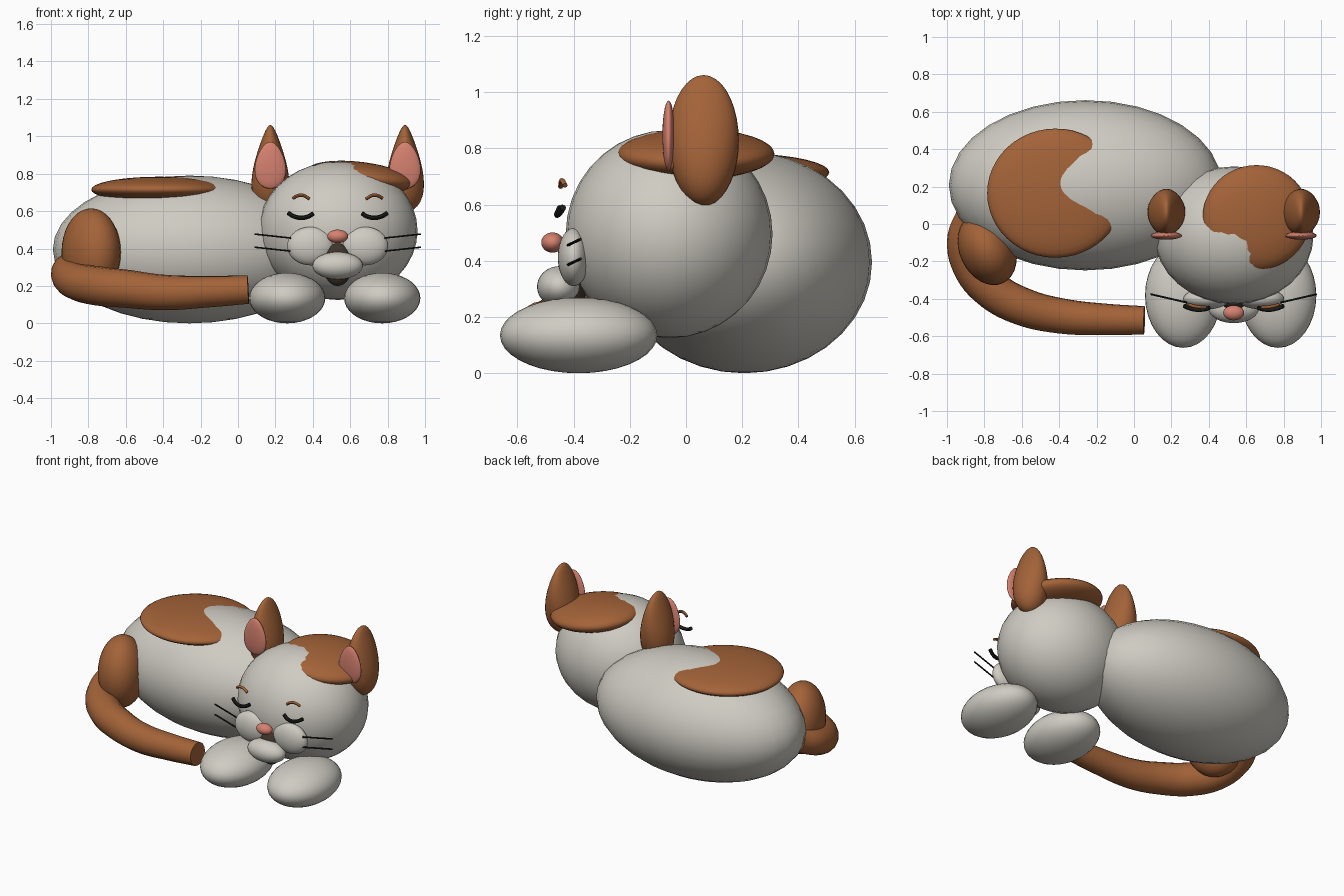
import bpy
import math
from mathutils import Vector

if "Cube" in bpy.data.objects:
    bpy.data.objects.remove(bpy.data.objects["Cube"])


def material(name, rgb):
    m = bpy.data.materials.new(name)
    m.diffuse_color = (*rgb, 1)
    m.use_nodes = True
    m.node_tree.nodes["Principled BSDF"].inputs["Base Color"].default_value = m.diffuse_color
    return m


FUR = material("pale_fur", (0.62, 0.60, 0.54))
ORANGE = material("orange_fur", (0.37, 0.125, 0.04))
PINK = material("pink_skin", (0.67, 0.22, 0.16))
MOUTH = material("dark_mouth", (0.05, 0.035, 0.025))
BLACK = material("black_hair", (0.012, 0.012, 0.01))
MID = 0.533  # x of the face's mirror plane


def blob(name, mat, centre, radii, rot=(0, 0, 0), taper=0.0, seg=32, rings=18):
    """Ellipsoid; taper narrows its x width toward the top."""
    bpy.ops.mesh.primitive_uv_sphere_add(segments=seg, ring_count=rings, location=centre,
                                         rotation=[math.radians(a) for a in rot])
    ob = bpy.context.object
    ob.name = name
    for v in ob.data.vertices:
        v.co.x *= 1 - taper * v.co.z
        v.co = Vector([c * r for c, r in zip(v.co, radii)])
    ob.data.materials.append(mat)
    bpy.ops.object.shade_smooth()
    return ob


def tube(name, mat, points, radius, resolution=6, sides=4, smooth=True):
    """Capped round tube through points (x, y, z[, radius factor])."""
    cu = bpy.data.curves.new(name, 'CURVE')
    cu.dimensions = '3D'
    cu.bevel_depth = radius
    cu.bevel_resolution = sides
    cu.use_fill_caps = True
    cu.resolution_u = resolution
    sp = cu.splines.new('BEZIER' if smooth else 'POLY')
    pts = sp.bezier_points if smooth else sp.points
    pts.add(len(points) - 1)
    for bp, p in zip(pts, points):
        if smooth:
            bp.co = p[:3]
            bp.handle_left_type = bp.handle_right_type = 'AUTO'
        else:
            bp.co = (*p[:3], 1)
        bp.radius = p[3] if len(p) > 3 else 1
    ob = bpy.data.objects.new(name, cu)
    bpy.context.collection.objects.link(ob)
    bpy.ops.object.select_all(action='DESELECT')
    ob.select_set(True)
    bpy.context.view_layer.objects.active = ob
    bpy.ops.object.convert(target='MESH')
    ob = bpy.context.object
    ob.data.materials.clear()
    ob.data.materials.append(mat)
    bpy.ops.object.shade_smooth_by_angle(angle=math.radians(45))
    return ob


# Body, head and orange patches resting on them
blob("body", FUR, (-0.26, 0.207, 0.395), (0.73, 0.455, 0.395))
blob("head", FUR, (0.535, -0.06, 0.495), (0.425, 0.368, 0.37))
blob("back_patch", ORANGE, (-0.42, 0.165, 0.715), (0.365, 0.345, 0.069), seg=48)
blob("head_patch", ORANGE, (0.655, 0.035, 0.78), (0.29, 0.28, 0.083), rot=(0, 7, 0), seg=48)

# Hind leg and tail curling round the front
blob("hind_leg", ORANGE, (-0.785, -0.135, 0.38), (0.148, 0.2, 0.235), rot=(0, 0, 25))
tube("tail", ORANGE, [(-0.87, 0.05, 0.32, 0.8), (-0.908, -0.09, 0.27, 0.92),
                      (-0.865, -0.24, 0.225, 1.0), (-0.75, -0.36, 0.2, 1.05),
                      (-0.6, -0.44, 0.185, 1.02), (-0.4, -0.49, 0.165, 0.95),
                      (-0.15, -0.51, 0.17, 0.84), (0.055, -0.515, 0.18, 0.76)],
     0.1, sides=6)

# Snout centre
blob("mouth", MOUTH, (MID, -0.41, 0.315), (0.08, 0.055, 0.115))
blob("chin", FUR, (MID, -0.45, 0.308), (0.135, 0.08, 0.073))
blob("nose", PINK, (MID, -0.475, 0.465), (0.056, 0.04, 0.036))

# Paired parts: s = -1 is the left of the face, 1 the right
for side, s in (("left", -1), ("right", 1)):
    blob(side + "_paw", FUR, (0.517 + s * 0.254, -0.382, 0.135), (0.204, 0.28, 0.135))
    blob(side + "_ear", ORANGE, (MID + s * 0.36, 0.063, 0.828), (0.092, 0.125, 0.233), taper=0.5)
    blob(side + "_inner_ear", PINK, (MID + s * 0.36, -0.062, 0.845), (0.082, 0.022, 0.125),
         taper=0.22)
    blob(side + "_cheek", FUR, (MID + s * 0.145, -0.4, 0.413), (0.125, 0.056, 0.103))

    def face(points):
        return [(MID + s * x, y, z) for x, y, z in points]

    # Closed eyelid, brow and two whiskers
    tube(side + "_closed_eye", BLACK, face([(0.265, -0.438, 0.59), (0.235, -0.45, 0.572),
         (0.195, -0.458, 0.564), (0.155, -0.455, 0.572), (0.13, -0.448, 0.588)]), 0.012, 3, 2)
    tube(side + "_brow", ORANGE, face([(0.24, -0.43, 0.668), (0.215, -0.438, 0.682),
         (0.185, -0.443, 0.684), (0.15, -0.446, 0.664)]), 0.009, 3, 2)
    for row, dz in (("upper", 0), ("lower", -0.07)):
        tube(f"{side}_{row}_whisker", BLACK,
             face([(0.25, -0.42, 0.456 + dz), (0.445, -0.375, 0.477 + dz)]),
             0.005, 1, 1, smooth=False)
